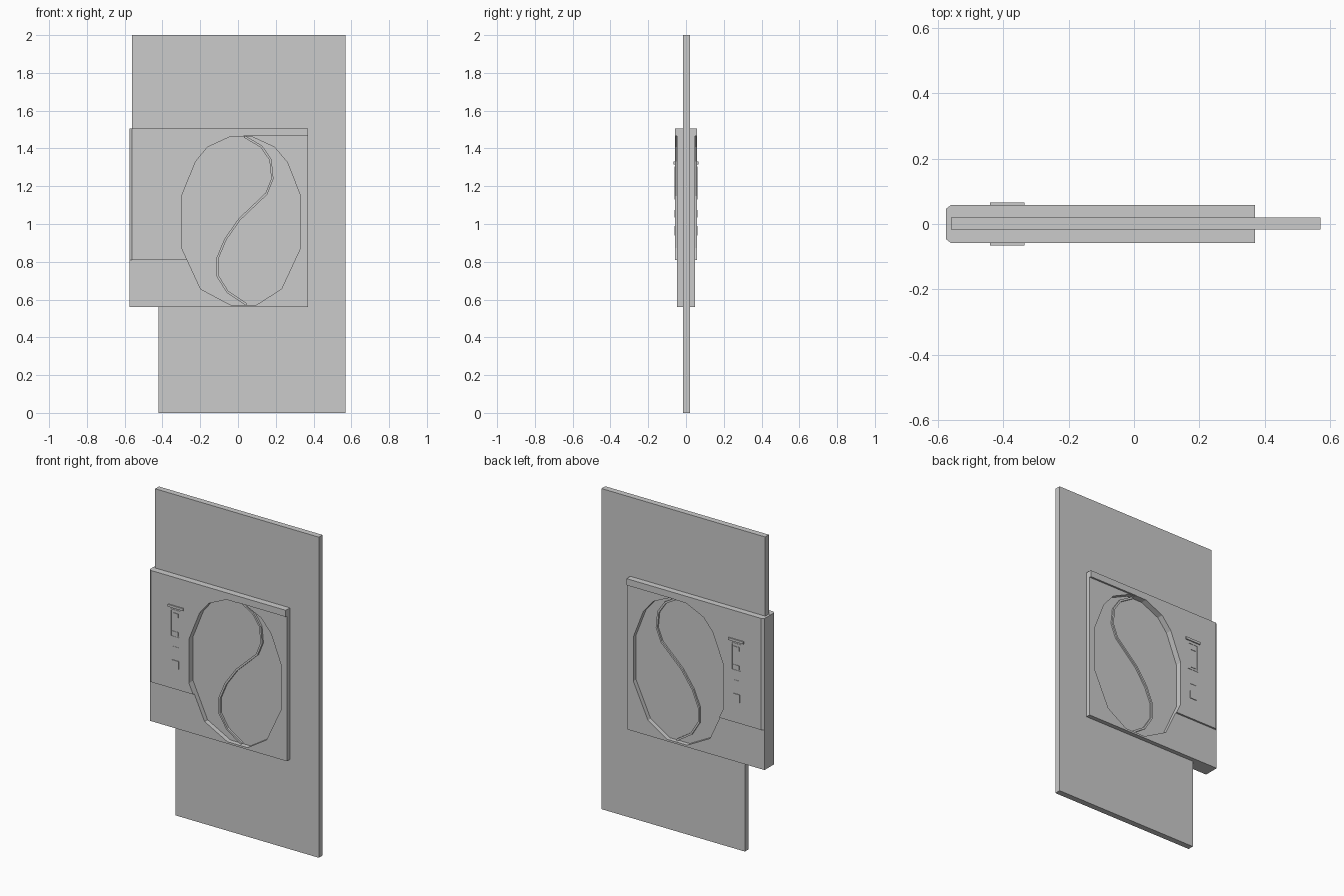
import bpy, bmesh
from mathutils import Vector

if "Cube" in bpy.data.objects:
    bpy.data.objects.remove(bpy.data.objects["Cube"])


def prism(name, pts, axis, a, b):
    """Extrude a 2D profile: axis 'y' takes (x, z) points, axis 'z' takes (x, y)."""
    bm = bmesh.new()
    co = (lambda p, h: (p[0], h, p[1])) if axis == 'y' else (lambda p, h: (p[0], p[1], h))
    lo = [bm.verts.new(co(p, a)) for p in pts]
    hi = [bm.verts.new(co(p, b)) for p in pts]
    bm.faces.new(lo)
    bm.faces.new(hi[::-1])
    n = len(pts)
    for i in range(n):
        j = (i + 1) % n
        bm.faces.new((lo[i], hi[i], hi[j], lo[j]))
    bmesh.ops.recalc_face_normals(bm, faces=bm.faces)
    me = bpy.data.meshes.new(name)
    bm.to_mesh(me)
    bm.free()
    ob = bpy.data.objects.new(name, me)
    bpy.context.collection.objects.link(ob)
    return ob


def box(name, x0, x1, y0, y1, z0, z1):
    return prism(name, [(x0, z0), (x1, z0), (x1, z1), (x0, z1)], 'y', y0, y1)


def cut(ob, cutter):
    m = ob.modifiers.new("window", 'BOOLEAN')
    m.operation = 'DIFFERENCE'
    m.solver = 'EXACT'
    m.object = cutter
    bpy.context.view_layer.objects.active = ob
    bpy.ops.object.modifier_apply(modifier=m.name)


def ribbon(pts, w):
    """Closed outline of width w around a path."""
    P = [Vector(p) for p in pts]
    left, right = [], []
    for i, p in enumerate(P):
        d = (P[min(i + 1, len(P) - 1)] - P[max(i - 1, 0)]).normalized()
        nrm = Vector((-d.y, d.x)) * w / 2
        left.append(p + nrm)
        right.append(p - nrm)
    return left + right[::-1]


# door panel, narrowed at the lower left
prism("door_panel", [(-.42, 0), (.57, 0), (.57, 2), (-.56, 2), (-.56, 1.5), (-.42, 1.5)],
      'y', -.017, .02)
# block closing the left edge of the cover
box("edge_block", -.575, -.42, -.03, .03, .56, 1.505)

# oval window outline and the S-shaped divider
oval = [(-.298, 1.148), (-.225, 1.33), (-.161, 1.407), (-.04, 1.463), (.071, 1.463),
        (.193, 1.407), (.262, 1.325), (.331, 1.148), (.331, .873), (.23, .656),
        (.098, .572), (-.04, .572), (-.198, .656), (-.298, .873)]
s_path = [(.034, 1.463), (.124, 1.41), (.172, 1.34), (.182, 1.24), (.15, 1.16),
          (.008, 1.025), (-.066, .92), (-.108, .82), (-.108, .725), (-.055, .64), (.045, .574)]
cutter = prism("window_cutter", oval, 'y', -.2, .2)
cutter.hide_render = True

for s, side in ((-1, "front"), (1, "back")):
    # cover plate with oval window
    plate = box(side + "_cover_plate", -.575, .37, s * .015, s * .047, .56, 1.505)
    cut(plate, cutter)
    # raised pad on the latch side, chamfered at the outer corner
    pad = prism(side + "_latch_pad", [(-.575, s * .03), (-.575, s * .046), (-.56, s * .058),
                (.03, s * .058), (.03, s * .03)], 'z', .81, 1.466)
    cut(pad, cutter)
    # top rail of the cover
    prism(side + "_top_rail", [(-.575, s * .015), (-.575, s * .046), (-.56, s * .058),
          (.37, s * .058), (.37, s * .015)], 'z', 1.465, 1.506)
    # divider strip inside the window
    prism(side + "_divider", ribbon(s_path, .012), 'y', s * .015, s * .03)

    # latch fittings: bar, slot frame, knob and two buttons
    def fit(name, x0, x1, z0, z1, h):
        box(side + "_" + name, x0, x1, s * .05, s * h, z0, z1)
    fit("latch_bar", -.44, -.335, 1.315, 1.33, .065)
    fit("slot_left", -.428, -.42, 1.13, 1.305, .06)
    fit("slot_right", -.36, -.352, 1.13, 1.305, .06)
    fit("slot_top", -.42, -.36, 1.297, 1.305, .06)
    fit("slot_bottom", -.42, -.36, 1.13, 1.138, .06)
    fit("slot_knob", -.41, -.37, 1.26, 1.285, .061)
    fit("slot_slider", -.41, -.37, 1.145, 1.17, .061)
    fit("upper_button", -.41, -.37, 1.035, 1.075, .06)
    fit("lower_button", -.412, -.368, .94, .99, .062)

bpy.data.objects.remove(cutter)
